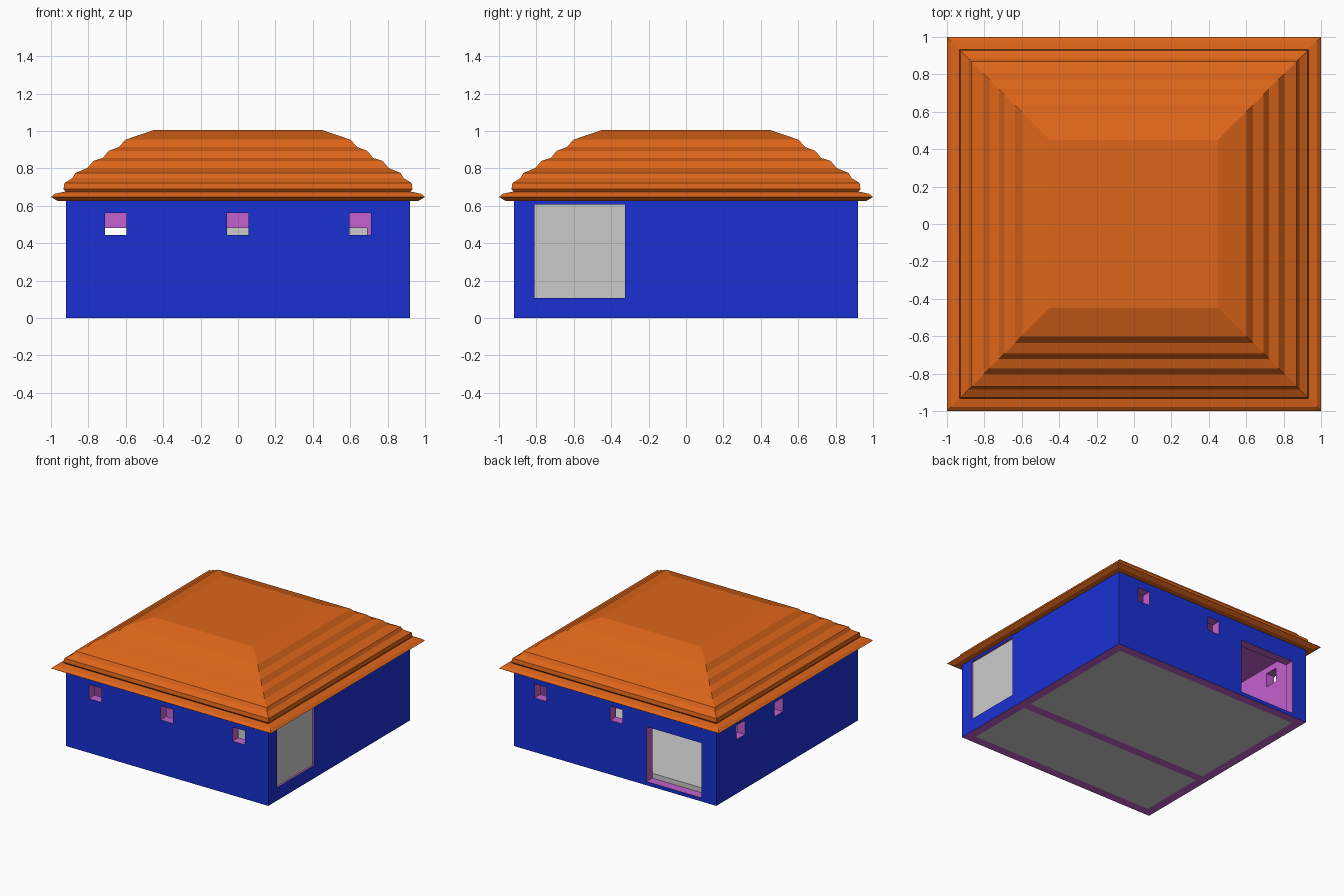
import bpy, bmesh

if "Cube" in bpy.data.objects:
    bpy.data.objects.remove(bpy.data.objects["Cube"])

def mat(name, col):
    m = bpy.data.materials.new(name)
    m.diffuse_color = col
    m.use_nodes = True
    m.node_tree.nodes["Principled BSDF"].inputs["Base Color"].default_value = m.diffuse_color
    return m

BLUE = mat("blue_paint", (0.01, 0.03, 0.65, 1))
PURPLE = mat("purple_plaster", (0.55, 0.12, 0.62, 1))
ORANGE = mat("orange_roof", (0.72, 0.13, 0.01, 1))

def obj_from(bm, name, m=None):
    bmesh.ops.recalc_face_normals(bm, faces=bm.faces)
    me = bpy.data.meshes.new(name)
    bm.to_mesh(me)
    bm.free()
    ob = bpy.data.objects.new(name, me)
    bpy.context.collection.objects.link(ob)
    if m:
        me.materials.append(m)
    return ob

def box(name, x0, x1, y0, y1, z0, z1, m=None):
    bm = bmesh.new()
    bmesh.ops.create_cube(bm, size=1)
    for v in bm.verts:
        v.co = ((x0 + x1) / 2 + v.co.x * (x1 - x0),
                (y0 + y1) / 2 + v.co.y * (y1 - y0),
                (z0 + z1) / 2 + v.co.z * (z1 - z0))
    return obj_from(bm, name, m)

W, IN, H = 0.92, 0.845, 0.63      # outer half width, inner half width, wall height
P0, P1 = -0.28, -0.205            # partition faces
WZ = (0.445, 0.56)                # window sill and head

# walls: solid block with rooms, windows and doorways cut out
walls = box("walls", -W, W, -W, W, 0, H)
cuts = [(-IN, IN, -IN, P0, -0.2, 0.612), (-IN, IN, P1, IN, -0.2, 0.612)]
cuts += [(x, x + 0.115, -1, -0.8, *WZ) for x in (-0.71, -0.06, 0.595)]   # front windows
cuts += [(x, x + 0.11, 0.8, 1, *WZ) for x in (-0.065, 0.622)]            # back windows
cuts += [(-1, -0.8, y, y + 0.11, *WZ) for y in (0.055, 0.547)]           # left windows
cuts += [(-0.785, -0.285, 0.8, 1, 0.03, 0.48),                           # back doorway
         (0.8, 1, -0.81, -0.325, 0.107, 0.606),                          # side doorway
         (-0.785, -0.5, -0.32, -0.15, 0.03, 0.48),                       # inner doorway
         (-0.28, 0.69, -0.32, -0.15, 0.03, 0.48)]                        # inner panel opening
bpy.context.view_layer.objects.active = walls
for c in cuts:
    cutter = box("cutter", *c)
    cutter.hide_render = True
    mod = walls.modifiers.new("cut", 'BOOLEAN')
    mod.operation, mod.solver, mod.object = 'DIFFERENCE', 'EXACT', cutter
    bpy.ops.object.modifier_apply(modifier=mod.name)
    bpy.data.objects.remove(cutter)

# blue outside, purple inside
walls.data.materials.clear()
walls.data.materials.append(BLUE)
walls.data.materials.append(PURPLE)
for p in walls.data.polygons:
    outer = max(abs(p.center.x), abs(p.center.y)) > W - 0.001 and abs(p.normal.z) < 0.5
    p.material_index = 0 if outer else 1

# floors and door panels (grey)
box("front_floor", -IN, IN, -IN, P0, 0, 0.07)
box("back_floor", -IN, IN, P1, IN, 0, 0.07)
box("side_door", 0.86, 0.905, -0.81, -0.325, 0.107, 0.606)
box("inner_door", -0.28, 0.69, -0.265, -0.22, 0.03, 0.48)

# roof: square rings following the stepped profile
profile = [(0.90, 0.626), (0.965, 0.626), (1.0, 0.647), (0.978, 0.665), (0.922, 0.676),
           (0.933, 0.69), (0.928, 0.722), (0.885, 0.748), (0.87, 0.775), (0.805, 0.802),
           (0.773, 0.84), (0.722, 0.856), (0.692, 0.893), (0.637, 0.914), (0.602, 0.953),
           (0.45, 1.005)]
bm = bmesh.new()
rings = [[bm.verts.new((sx * r, sy * r, z)) for sx, sy in ((-1, -1), (1, -1), (1, 1), (-1, 1))]
         for r, z in profile]
for a, b in zip(rings, rings[1:]):
    for i in range(4):
        j = (i + 1) % 4
        bm.faces.new((a[i], a[j], b[j], b[i]))
bm.faces.new(rings[-1])
bm.faces.new(rings[0][::-1])
obj_from(bm, "roof", ORANGE)
